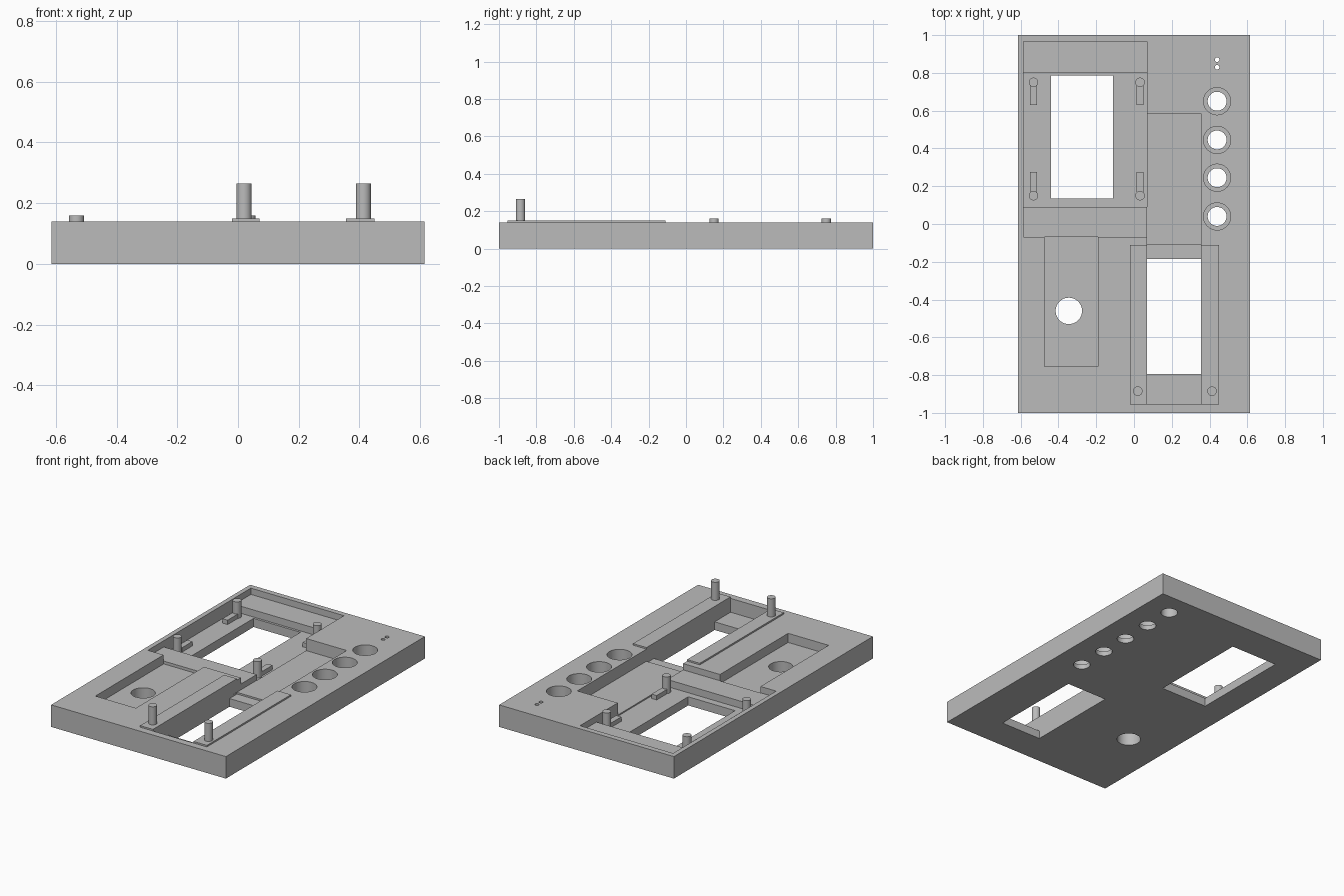
import bpy

cube = bpy.data.objects.get("Cube")
if cube:
    bpy.data.objects.remove(cube, do_unlink=True)

grey = bpy.data.materials.new("plain grey")
grey.use_nodes = True
grey.diffuse_color = (0.5, 0.5, 0.5, 1)
grey.node_tree.nodes["Principled BSDF"].inputs["Base Color"].default_value = (0.5, 0.5, 0.5, 1)

TOP = 0.14      # plate thickness
OVER = 0.3      # height that clears the plate
UNDER = -0.1


def box(name, x0, x1, y0, y1, z0, z1):
    bpy.ops.mesh.primitive_cube_add(size=1, location=((x0 + x1) / 2, (y0 + y1) / 2, (z0 + z1) / 2))
    ob = bpy.context.object
    ob.name = name
    ob.scale = (x1 - x0, y1 - y0, z1 - z0)
    bpy.ops.object.transform_apply(location=False, rotation=False, scale=True)
    ob.data.materials.append(grey)
    return ob


def cylinder(name, x, y, r, z0, z1):
    bpy.ops.mesh.primitive_cylinder_add(vertices=40, radius=r, depth=z1 - z0, location=(x, y, (z0 + z1) / 2))
    ob = bpy.context.object
    ob.name = name
    ob.data.materials.append(grey)
    bpy.ops.object.shade_smooth_by_angle()
    return ob


def cut(target, cutter):
    mod = target.modifiers.new("cut", "BOOLEAN")
    mod.operation = "DIFFERENCE"
    mod.solver = "EXACT"
    mod.object = cutter
    bpy.context.view_layer.objects.active = target
    bpy.ops.object.modifier_apply(modifier=mod.name)
    bpy.data.objects.remove(cutter, do_unlink=True)


plate = box("face_plate", -0.615, 0.615, -1, 1, 0, TOP)

# Screen pocket: shallow ledges at both ends, deeper middle, through window
cut(plate, box("screen_ledges", -0.585, 0.07, -0.07, 0.965, 0.10, OVER))
cut(plate, box("screen_floor", -0.585, 0.07, 0.09, 0.80, 0.055, OVER))
cut(plate, box("screen_window", -0.44, -0.11, 0.135, 0.785, UNDER, OVER))

# Knob pocket and shaft hole
cut(plate, box("knob_pocket", -0.475, -0.19, -0.755, -0.068, 0.082, OVER))
cut(plate, cylinder("knob_hole", -0.345, -0.46, 0.07, UNDER, OVER))

# Long pocket that runs into the second window
cut(plate, box("long_pocket", 0.069, 0.355, -0.15, 0.585, 0.063, OVER))
cut(plate, box("slot_floor", 0.07, 0.355, -0.955, -0.11, 0.052, OVER))
cut(plate, box("slot_window", 0.07, 0.355, -0.795, -0.185, UNDER, OVER))

# Button holes with wide counterbores
for y in (0.04, 0.245, 0.445, 0.65):
    cut(plate, cylinder("button_bore", 0.44, y, 0.072, 0.03, OVER))
    cut(plate, cylinder("button_hole", 0.44, y, 0.05, UNDER, OVER))

# Blind recess underneath with two small lead holes
cut(plate, cylinder("lamp_recess", 0.44, 0.85, 0.05, UNDER, 0.1))
for y in (0.83, 0.87):
    cut(plate, cylinder("lead_hole", 0.44, y, 0.012, UNDER, OVER))

bpy.ops.object.select_all(action="DESELECT")
plate.select_set(True)
bpy.context.view_layer.objects.active = plate
bpy.ops.object.shade_smooth_by_angle()

# Screen pins with a support block beside each
for side, x in (("right", -0.532), ("left", 0.032)):
    for end, y, b0, b1 in (("back", 0.75, 0.63, 0.735), ("front", 0.15, 0.17, 0.275)):
        cylinder(f"screen_pin_{end}_{side}", x, y, 0.025, 0.05, 0.16)
        box(f"screen_support_{end}_{side}", x - 0.018, x + 0.018, b0, b1, 0.05, 0.083)

# Raised rails beside the second window, each with a tall pin
for side, x0, x1, px in (("right", -0.02, 0.07, 0.02), ("left", 0.355, 0.45, 0.413)):
    box(f"rail_{side}", x0, x1, -0.955, -0.11, TOP, 0.15)
    cylinder(f"rail_pin_{side}", px, -0.885, 0.025, TOP, 0.265)
